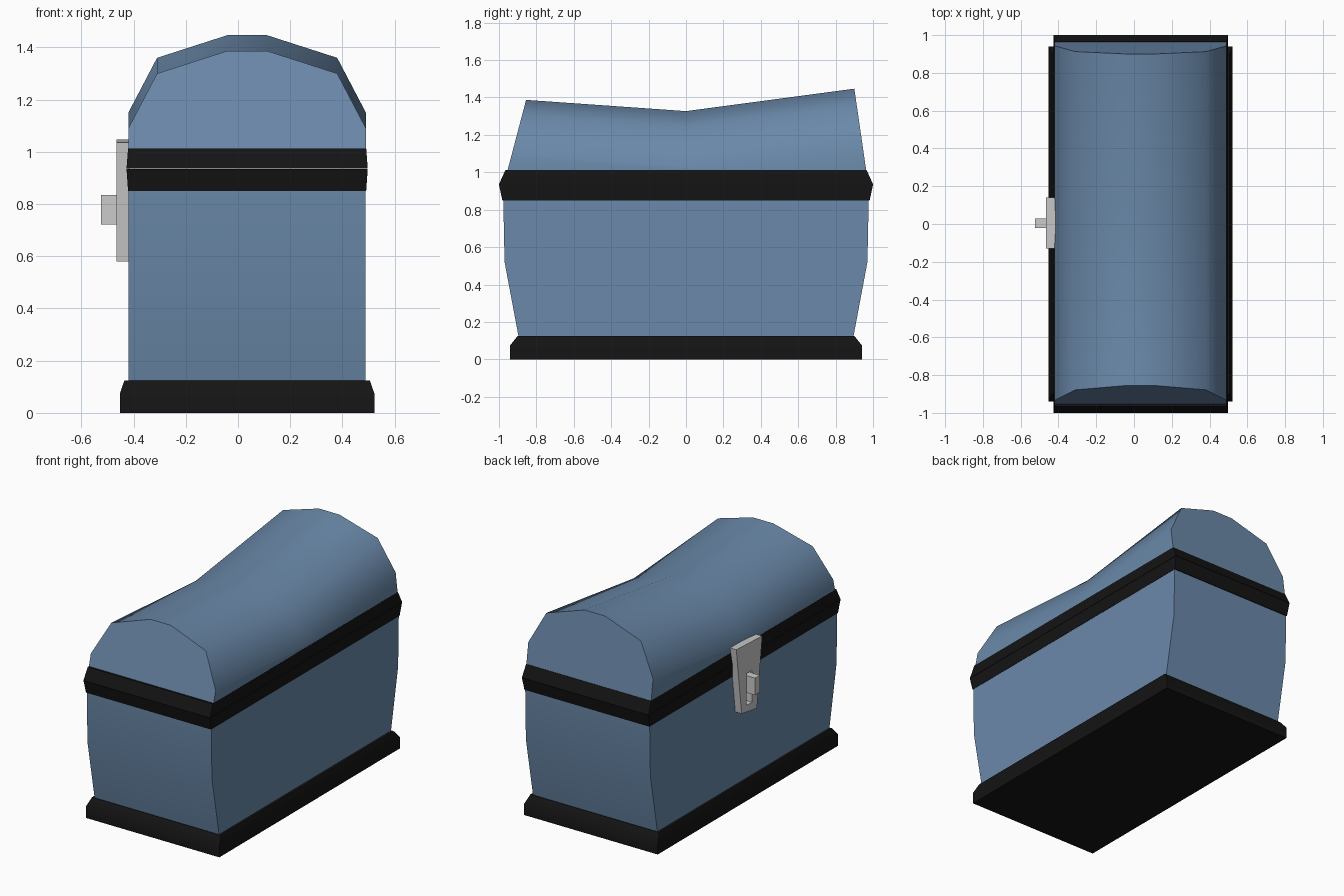
import bpy, bmesh, math

if "Cube" in bpy.data.objects:
    bpy.data.objects.remove(bpy.data.objects["Cube"])


def material(name, rgb):
    m = bpy.data.materials.new(name)
    m.diffuse_color = (*rgb, 1)
    m.use_nodes = True
    m.node_tree.nodes["Principled BSDF"].inputs["Base Color"].default_value = m.diffuse_color
    return m


blue = material("blue_paint", (0.145, 0.25, 0.40))
black = material("black_trim", (0.007, 0.007, 0.007))


def loft(name, rings, mat=None, smooth=0, closed=False):
    """Join rings of points; cap both ends, or wrap round when closed."""
    bm = bmesh.new()
    rows = [[bm.verts.new(p) for p in r] for r in rings]
    n = len(rows[0])
    pairs = list(zip(rows, rows[1:]))
    if closed:
        pairs.append((rows[-1], rows[0]))
    else:
        bm.faces.new(rows[0])
        bm.faces.new(rows[-1])
    for a, b in pairs:
        for i in range(n):
            j = (i + 1) % n
            bm.faces.new((a[i], a[j], b[j], b[i]))
    bmesh.ops.recalc_face_normals(bm, faces=bm.faces)
    me = bpy.data.meshes.new(name)
    bm.to_mesh(me)
    bm.free()
    ob = bpy.data.objects.new(name, me)
    bpy.context.collection.objects.link(ob)
    if mat:
        me.materials.append(mat)
    if smooth:
        bpy.ops.object.select_all(action='DESELECT')
        ob.select_set(True)
        bpy.context.view_layer.objects.active = ob
        bpy.ops.object.shade_smooth_by_angle(angle=math.radians(smooth))
    return ob


CX = 0.035  # the chest sits slightly off centre because of the latch


def rect(hx, hy, z):
    return [(CX - hx, -hy, z), (CX + hx, -hy, z), (CX + hx, hy, z), (CX - hx, hy, z)]


# Base plinth and body with flared ends
loft("base_trim", [rect(0.487, 0.94, 0), rect(0.487, 0.94, 0.075), rect(0.47, 0.90, 0.125)], black, 50)
loft("body", [rect(0.454, 0.895, 0.12), rect(0.454, 0.97, 0.52), rect(0.454, 0.977, 0.86)], blue, 30)

# Two trim bands meeting at the lid seam
loft("body_rim", [rect(0.456, 0.982, 0.85), rect(0.462, 1.0, 0.934)], black)
loft("lid_rim", [rect(0.462, 1.0, 0.936), rect(0.456, 0.965, 1.013)], black)

# Domed lid: the same arch lofted along y, sagging in the middle
ARCH = [(-0.455, 1.09), (-0.345, 1.30), (-0.075, 1.387), (0.075, 1.387), (0.345, 1.30), (0.455, 1.09)]


def lid_ring(dz, y_low, y_top):
    pts = [(-0.455, 1.0)] + [(x, z + dz) for x, z in ARCH] + [(0.455, 1.0)]
    top = 1.387 + dz
    return [(CX + x, y_low + (y_top - y_low) * (z - 1.0) / (top - 1.0), z) for x, z in pts]


loft("lid", [lid_ring(0, -0.957, -0.855), lid_ring(-0.06, 0, 0), lid_ring(0.06, 0.965, 0.90)], blue, 50)

# Latch plate: tapered frame around a slot
outer = [(-0.075, 0.58), (0.085, 0.605), (0.14, 1.048), (-0.13, 1.036)]
slot = [(-0.023, 0.64), (0.033, 0.64), (0.033, 0.85), (-0.023, 0.85)]
front, back = -0.465, -0.415
loft("latch_plate", [[(x, y, z) for y, z in shape] for x, shape in
                     ((front, outer), (back, outer), (back, slot), (front, slot))], closed=True)

# Latch knob through the slot
knob = [(-0.02, 0.722), (0.03, 0.722), (0.03, 0.835), (-0.02, 0.835)]
loft("latch_knob", [[(x, y, z) for y, z in knob] for x in (-0.525, -0.415)])
